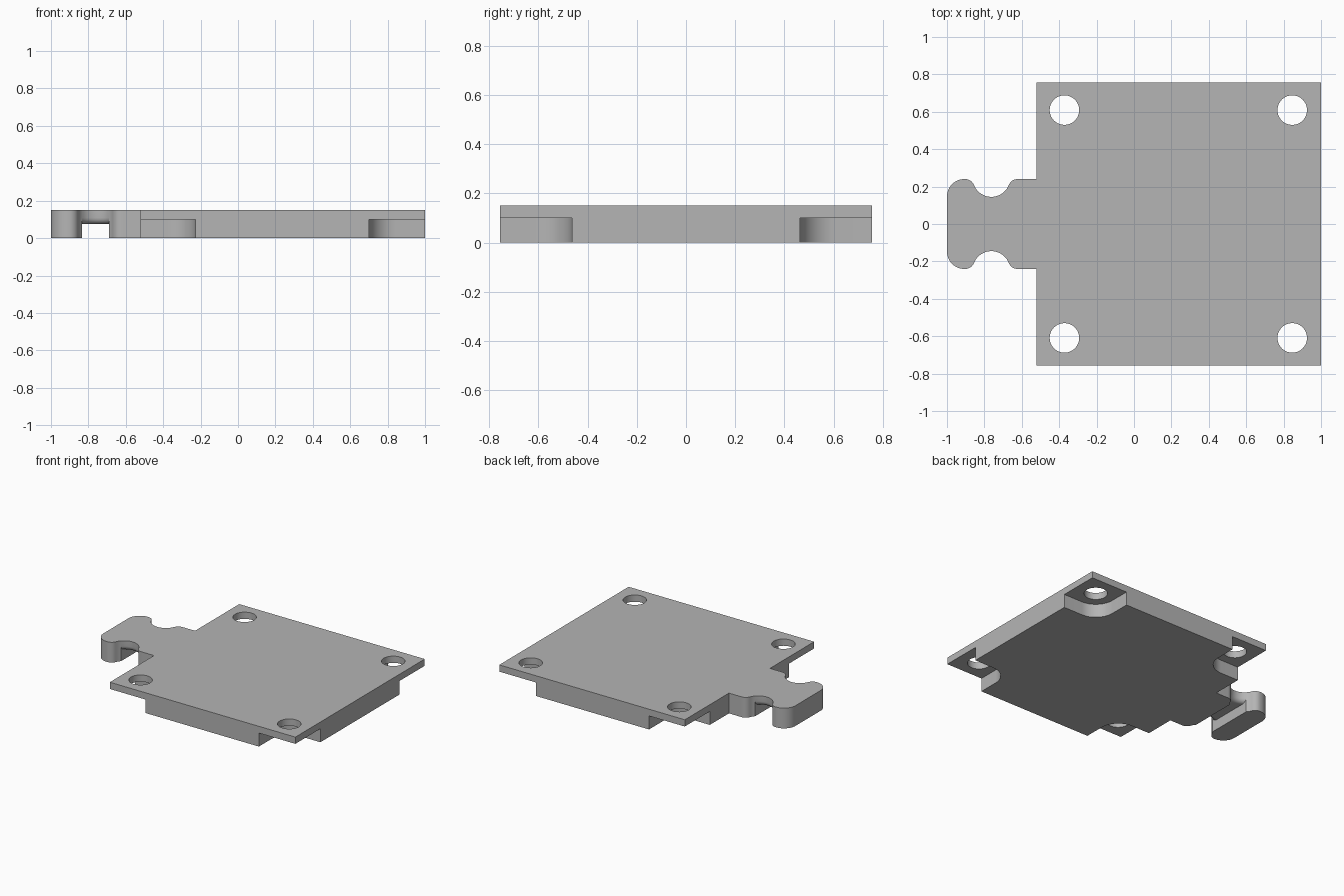
import bpy
import bmesh
from math import cos, sin, radians, degrees, asin, acos, sqrt

cube = bpy.data.objects.get("Cube")
if cube:
    bpy.data.objects.remove(cube, do_unlink=True)

grey = bpy.data.materials.new("plain grey")
grey.use_nodes = True
colour = (0.46, 0.46, 0.46, 1)
grey.diffuse_color = colour
grey.node_tree.nodes["Principled BSDF"].inputs["Base Color"].default_value = colour

TOP, HALF, LEFT = 0.15, 0.757, -0.52
TAB, GX = 0.24, -0.7625          # tab half width, scallop centre
SR, SY, FR = 0.1, 0.245, 0.05    # scallop radius and centre, shoulder radius
G0, G1 = -0.835, -0.69           # underside groove


def arc(cx, cy, r, a0, a1, n=12):
    angles = [radians(a0 + (a1 - a0) * i / n) for i in range(n + 1)]
    return [(cx + r * cos(a), cy + r * sin(a)) for a in angles]


def prism(name, outline, z0, z1, fillet=0):
    bm = bmesh.new()
    face = bm.faces.new([bm.verts.new((x, y, z0)) for x, y in outline])
    up = bmesh.ops.extrude_face_region(bm, geom=[face])["geom"]
    for v in up:
        if isinstance(v, bmesh.types.BMVert):
            v.co.z = z1
    bmesh.ops.recalc_face_normals(bm, faces=bm.faces)
    if fillet:
        # round the lower edges that run along the scallops
        low = [e for e in bm.edges if all(abs(v.co.z - z0) < 1e-5 for v in e.verts)
               and e.verts[0].co.y * e.verts[1].co.y > 0]
        bmesh.ops.bevel(bm, geom=low, offset=fillet, segments=6,
                        profile=0.5, affect='EDGES')
    mesh = bpy.data.meshes.new(name)
    bm.to_mesh(mesh)
    bm.free()
    mesh.materials.append(grey)
    ob = bpy.data.objects.new(name, mesh)
    bpy.context.collection.objects.link(ob)
    return ob


def combine(target, other, operation):
    mod = target.modifiers.new("combine", 'BOOLEAN')
    mod.operation, mod.object, mod.solver = operation, other, 'EXACT'
    bpy.context.view_layer.objects.active = target
    bpy.ops.object.modifier_apply(modifier=mod.name)
    bpy.data.objects.remove(other, do_unlink=True)


def box(x0, x1, y0, y1):
    return [(x0, y0), (x1, y0), (x1, y1), (x0, y1)]


# Plate with connector tab: upper half of the outline, then its mirror
dy = SY - (TAB - FR)
dx = sqrt((SR + FR) ** 2 - dy ** 2)
tilt = degrees(acos(dx / (SR + FR)))
upper = [(1, HALF), (LEFT, HALF), (LEFT, TAB)]
upper += arc(GX + dx, TAB - FR, FR, 90, 180 - tilt, 8)
upper += arc(GX, SY, SR, -tilt, tilt - 180, 20)[1:]
upper += arc(GX - dx, TAB - FR, FR, tilt, 90, 8)[1:]
upper += arc(-0.907, TAB - 0.093, 0.093, 90, 180)
body = prism("plate_with_tab", upper + [(x, -y) for x, y in reversed(upper)], 0, TOP)

# Underside groove across the tab, bridged by a thin neck with rounded lower edges
combine(body, prism("groove_cutter", box(G0, G1, -0.5, 0.5), -0.1, 0.3), 'DIFFERENCE')
swing = degrees(asin((G1 - GX) / SR))
side = arc(GX, SY, SR, 270 + swing, 270 - swing)
bridge = prism("neck_bridge", side + [(x, -y) for x, y in reversed(side)],
               0.075, TOP, fillet=0.034)
combine(body, bridge, 'UNION')

# Corner recesses below and screw holes through the plate
for hx, sx in ((-0.372, -1), (0.846, 1)):
    for sy in (-1, 1):
        hy = 0.609 * sy
        recess = [(0.25, -0.145), (0.25, 0.25), (-0.145, 0.25)]
        recess += arc(0, 0, 0.145, 180, 270)
        recess = [(hx + sx * x, hy + sy * y) for x, y in recess]
        combine(body, prism("recess_cutter", recess, -0.1, 0.1), 'DIFFERENCE')
        hole = arc(hx, hy, 0.079, 0, 360, 40)[:-1]
        combine(body, prism("hole_cutter", hole, -0.1, 0.3), 'DIFFERENCE')

bpy.ops.object.select_all(action='DESELECT')
body.select_set(True)
bpy.context.view_layer.objects.active = body
bpy.ops.object.shade_smooth_by_angle(angle=radians(30))
